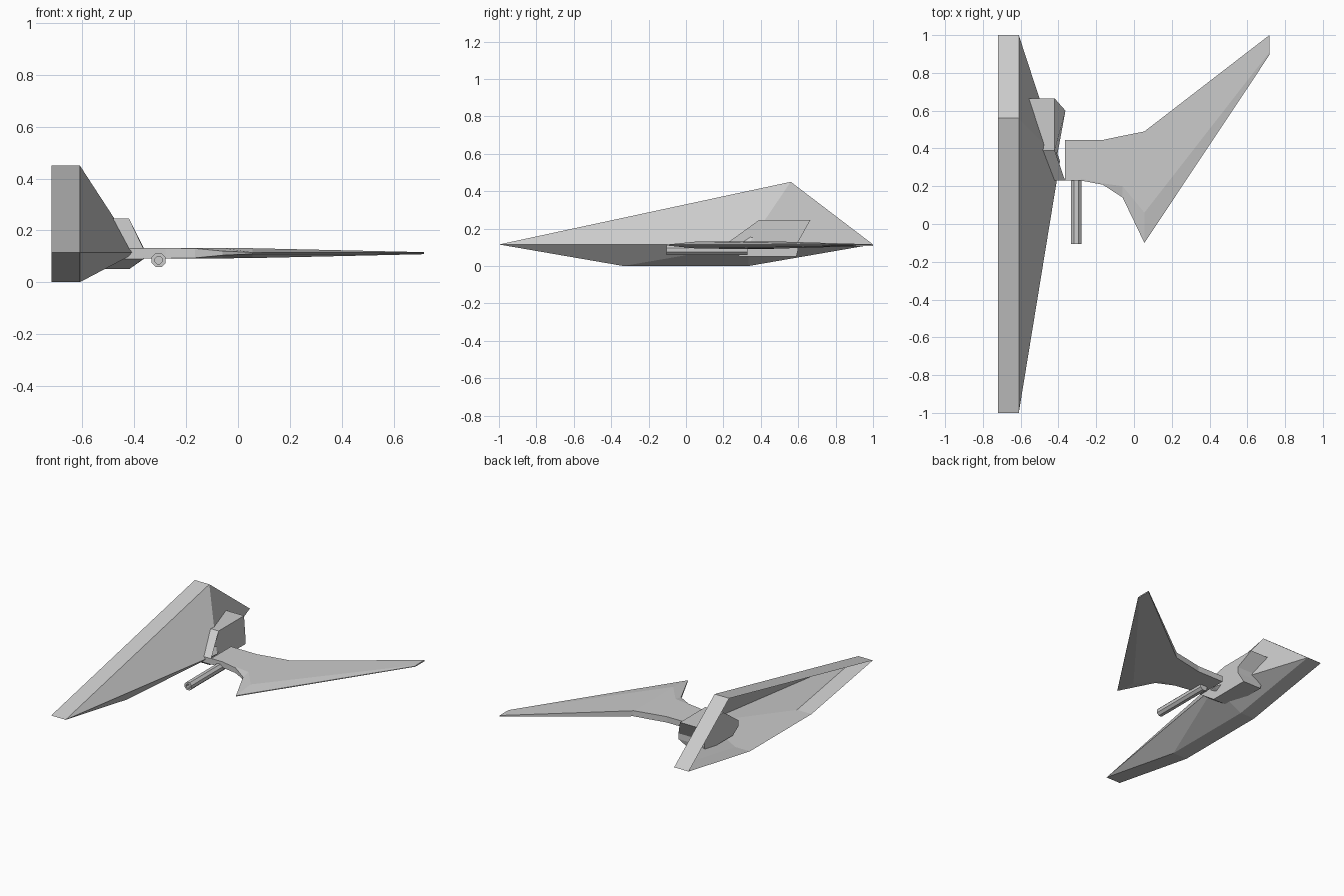
import bpy, math

if "Cube" in bpy.data.objects:
    bpy.data.objects.remove(bpy.data.objects["Cube"])


def make_object(name, verts, faces):
    mesh = bpy.data.meshes.new(name)
    mesh.from_pydata(verts, [], faces)
    mesh.update()
    obj = bpy.data.objects.new(name, mesh)
    bpy.context.collection.objects.link(obj)
    return obj


def loft(name, rings, cap_start=True, cap_end=True):
    """Skin a series of equal-length rings."""
    n = len(rings[0])
    verts = [p for ring in rings for p in ring]
    faces = []
    for r in range(len(rings) - 1):
        for i in range(n):
            j = (i + 1) % n
            faces.append((r * n + i, r * n + j, (r + 1) * n + j, (r + 1) * n + i))
    if cap_start:
        faces.append(tuple(reversed(range(n))))
    if cap_end:
        faces.append(tuple(range(len(verts) - n, len(verts))))
    return make_object(name, verts, faces)


# Hull half: open inner side, straight band, then facets to one side point
profile = [(-1, .115), (-.335, 0), (.335, 0), (1, .115), (.56, .45)]
n = len(profile)
verts = [(x, y, z) for x in (-.72, -.61) for y, z in profile]
verts.append((-.392, .333, .115))
faces = []
for i in range(n):
    j = (i + 1) % n
    faces.append((i, j, n + j, n + i))
    faces.append((n + i, n + j, 2 * n))
make_object("hull_half", verts, faces)

# Engine block: (y, z, outer x) profile running into the hull
block = [(.23, .09, -.365), (.29, .05, -.42), (.59, .05, -.42),
         (.60, .09, -.363), (.60, .13, -.363), (.665, .245, -.42),
         (.39, .245, -.42), (.23, .13, -.365)]
loft("engine_block", [[(-.56, y, z) for y, z, x in block],
                      [(x, y, z) for y, z, x in block]])

# Wing: x, back y, crease y, front y, body half thickness, front half thickness
stations = [(-.365, .445, .24, .23, .02, .02),
            (-.28, .445, .24, .23, .02, .02),
            (-.165, .445, .215, .208, .02, .018),
            (-.06, .467, .20, .14, .02, .008),
            (.055, .49, .06, -.10, .019, .003),
            (.717, 1.0, .91, .895, .004, .002)]
rings = []
for x, back, crease, front, t, f in stations:
    c = .112
    rings.append([(x, back, c - t), (x, back, c + t), (x, crease, c + t),
                  (x, front, c + f), (x, front, c - f), (x, crease, c - t)])
loft("wing", rings)


# Gun: octagonal barrel with a recessed muzzle
def octagon(y, flat):
    r = flat / math.cos(math.pi / 8)
    return [(-.306 + r * math.cos(math.pi * (k + .5) / 4), y,
             .085 + r * math.sin(math.pi * (k + .5) / 4)) for k in range(8)]


loft("gun_barrel", [octagon(.33, .027), octagon(-.105, .027),
                    octagon(-.105, .014), octagon(-.06, .014)])
# Consistent outward normals
import bmesh
for obj in bpy.data.objects:
    bm = bmesh.new()
    bm.from_mesh(obj.data)
    bmesh.ops.recalc_face_normals(bm, faces=bm.faces)
    bm.to_mesh(obj.data)
    bm.free()
